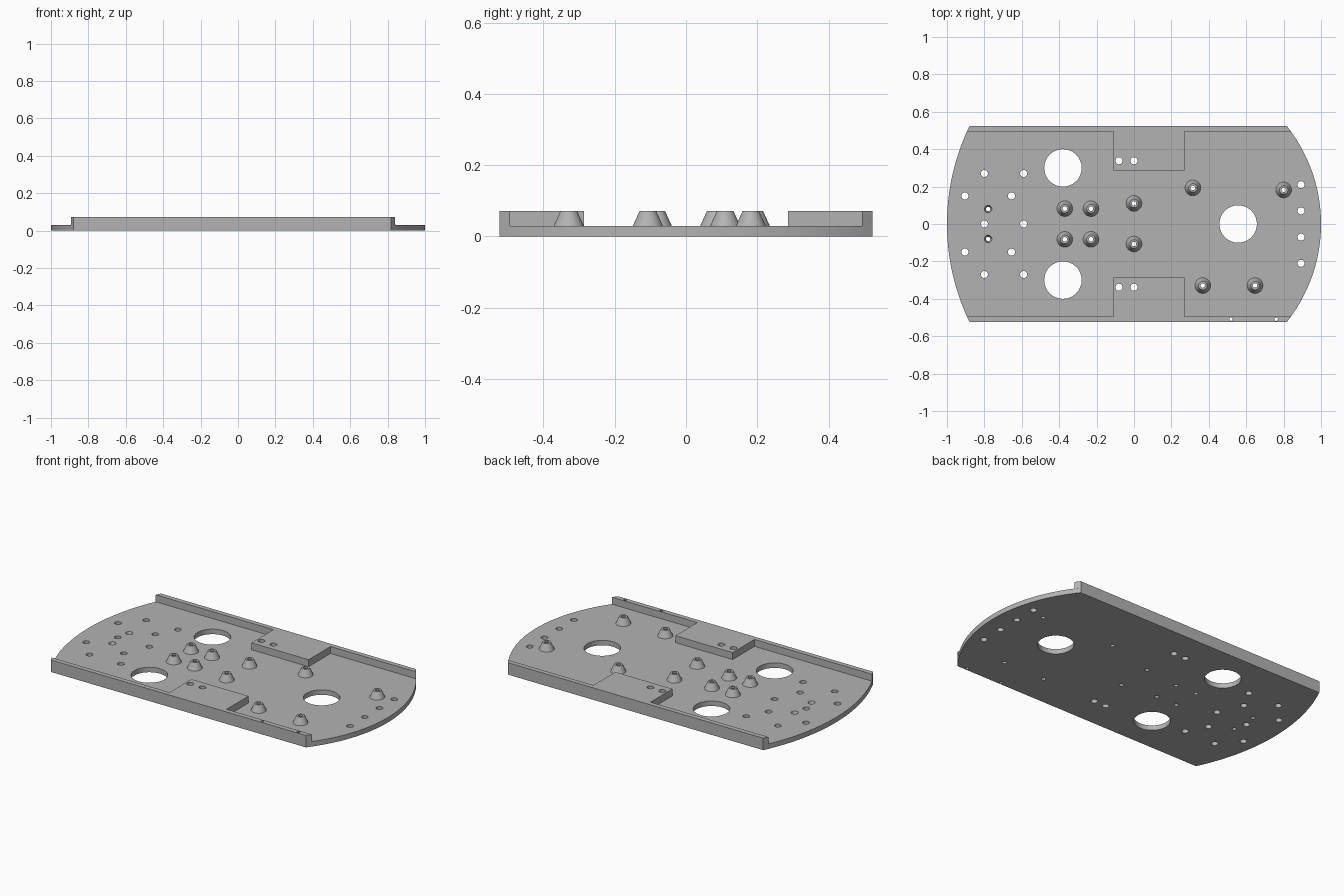
import bpy, bmesh, math
from mathutils import Matrix

if "Cube" in bpy.data.objects:
    bpy.data.objects.remove(bpy.data.objects["Cube"], do_unlink=True)

HALF_W, LIP_Y, BLOCK_Y = 0.523, 0.494, 0.286
FLOOR, TOP = 0.03, 0.072

grey = bpy.data.materials.new("plain grey")
grey.use_nodes = True
colour = (0.45, 0.45, 0.45, 1)
grey.diffuse_color = colour
grey.node_tree.nodes["Principled BSDF"].inputs["Base Color"].default_value = colour


def make_object(name, bm):
    bmesh.ops.recalc_face_normals(bm, faces=bm.faces)
    mesh = bpy.data.meshes.new(name)
    bm.to_mesh(mesh)
    bm.free()
    obj = bpy.data.objects.new(name, mesh)
    bpy.context.collection.objects.link(obj)
    mesh.materials.append(grey)
    return obj


def prism(name, outline, z0, z1):
    bm = bmesh.new()
    face = bm.faces.new([bm.verts.new((x, y, z0)) for x, y in outline])
    out = bmesh.ops.extrude_face_region(bm, geom=[face])
    verts = [g for g in out["geom"] if isinstance(g, bmesh.types.BMVert)]
    bmesh.ops.translate(bm, verts=verts, vec=(0, 0, z1 - z0))
    return make_object(name, bm)


def add_cone(bm, x, y, z0, z1, r0, r1, segments=32):
    bmesh.ops.create_cone(bm, cap_ends=True, segments=segments, radius1=r0, radius2=r1,
                          depth=z1 - z0, matrix=Matrix.Translation((x, y, (z0 + z1) / 2)))


def boolean(obj, other, operation):
    mod = obj.modifiers.new(operation.lower(), "BOOLEAN")
    mod.operation, mod.object, mod.solver = operation, other, "EXACT"
    bpy.context.view_layer.objects.active = obj
    bpy.ops.object.modifier_apply(modifier=mod.name)


# Curved ends of the plate
def left_end(y):
    return 0.2 - math.sqrt(1.2 ** 2 - y * y)


def right_end(y):
    return 0.158 + math.sqrt(0.842 ** 2 - y * y)


def arc(end, y0, y1, steps):
    ys = [y0 + (y1 - y0) * i / steps for i in range(steps + 1)]
    return [(end(y), y) for y in ys]


# Flat base plate
plate = prism("base_plate", arc(right_end, -HALF_W, HALF_W, 48)
              + arc(left_end, HALF_W, -HALF_W, 48), 0, FLOOR)

# Raised side rims, each with a wide mounting block
for side in (-1, 1):
    lip, block = side * LIP_Y, side * BLOCK_Y
    outline = arc(right_end, side * HALF_W, lip, 2)
    outline += [(0.27, lip), (0.27, block), (-0.11, block), (-0.11, lip)]
    outline += arc(left_end, lip, side * HALF_W, 2)
    rim = prism("side_rim", outline, 0.01, TOP)
    # pull the lower face inside so that the outer wall joins cleanly
    for v in rim.data.vertices:
        if v.co.z < FLOOR:
            v.co.z = FLOOR
    boolean(plate, rim, "UNION")
    bpy.data.objects.remove(rim, do_unlink=True)

# Tapered standoffs
posts = [(0, 0.11), (0, -0.107), (0.315, 0.193), (0.8, 0.182), (0.368, -0.329), (0.647, -0.329)]
posts += [(x, s * 0.082) for x in (-0.37, -0.23) for s in (-1, 1)]
bm = bmesh.new()
for x, y in posts:
    add_cone(bm, x, y, FLOOR, TOP, 0.042, 0.023)
standoffs = make_object("standoffs", bm)

# Round holes: large openings, screw holes, standoff bores and rim pin holes
holes = [(-0.38, 0.3, 0.1), (-0.38, -0.3, 0.1), (0.557, 0, 0.1)]
screws = [(-0.8, 0), (-0.59, 0)]
for s in (-1, 1):
    screws += [(-0.8, s * 0.27), (-0.59, s * 0.27), (-0.904, s * 0.15), (-0.655, s * 0.15)]
    screws += [(-0.08, s * 0.338), (0, s * 0.338), (0.893, s * 0.21), (0.893, s * 0.07)]
holes += [(x, y, 0.019) for x, y in screws]
holes += [(x, y, 0.012) for x, y in posts]
holes += [(x, -0.509, 0.009) for x in (0.519, 0.76)]
bm = bmesh.new()
for x, y, r in holes:
    add_cone(bm, x, y, -0.05, 0.12, r, r, 64 if r > 0.05 else 24)
# Two tapered holes, wider at the top
for s in (-1, 1):
    add_cone(bm, -0.78, s * 0.08, -0.01, 0.04, 0.009, 0.023, 24)
cutter = make_object("hole_cutter", bm)
for obj in (plate, standoffs):
    boolean(obj, cutter, "DIFFERENCE")
bpy.data.objects.remove(cutter, do_unlink=True)

# Smooth the round walls, keep the edges sharp
bpy.ops.object.select_all(action="DESELECT")
for obj in (plate, standoffs):
    obj.select_set(True)
bpy.context.view_layer.objects.active = plate
bpy.ops.object.shade_smooth_by_angle(angle=math.radians(30))
